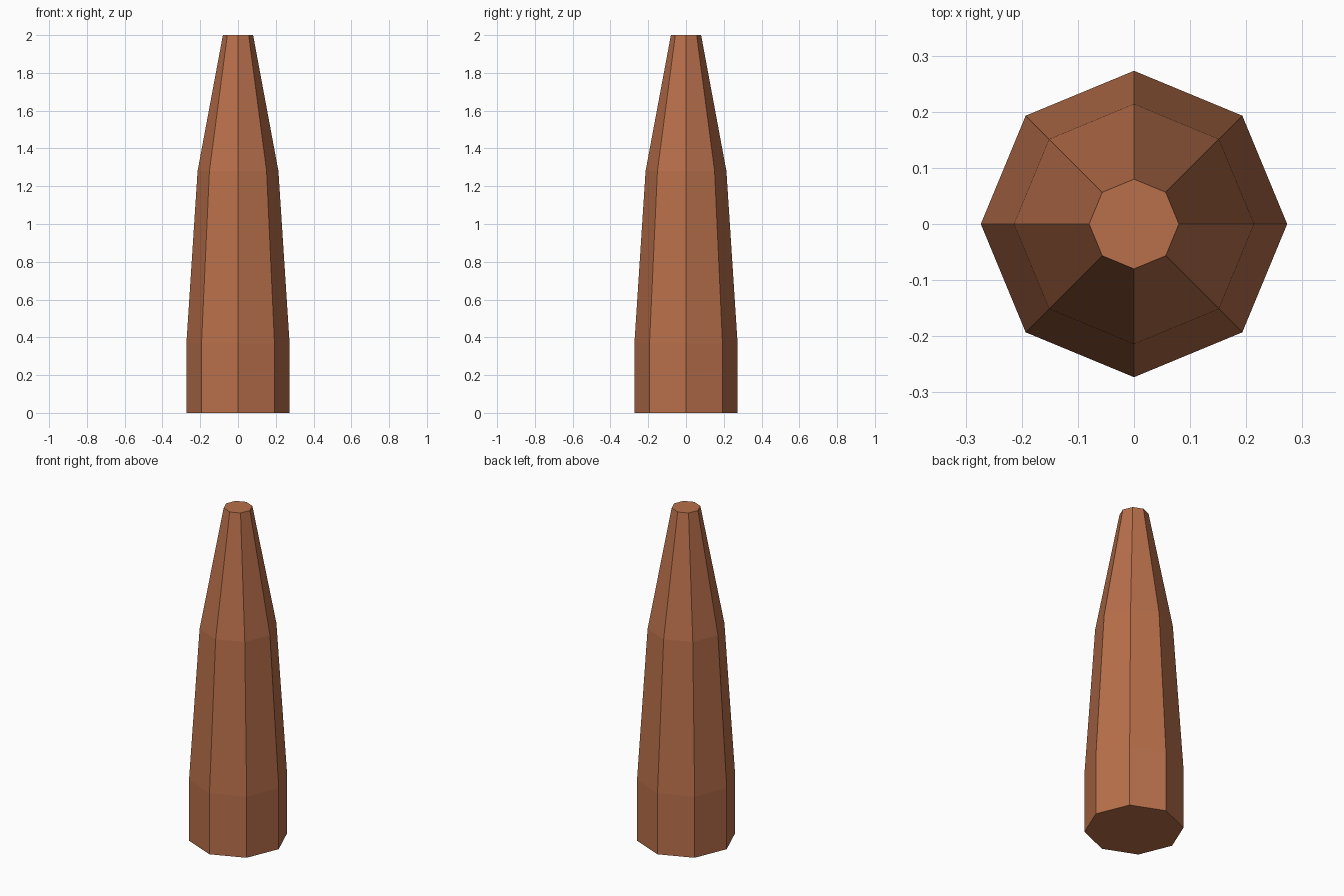
import bpy, bmesh
from math import cos, sin, pi

if "Cube" in bpy.data.objects:
    bpy.data.objects.remove(bpy.data.objects["Cube"])

SIDES = 8
# (radius, height) rings from base to blunt tip
PROFILE = [(0.273, 0.0), (0.273, 0.37), (0.214, 1.28), (0.08, 2.0)]

# Faceted tapered body
bm = bmesh.new()
rings = [[bm.verts.new((r * cos(2 * pi * i / SIDES), r * sin(2 * pi * i / SIDES), z))
          for i in range(SIDES)] for r, z in PROFILE]
for low, high in zip(rings, rings[1:]):
    for i in range(SIDES):
        j = (i + 1) % SIDES
        bm.faces.new((low[i], low[j], high[j], high[i]))

# Flat base and tip caps
bm.faces.new(rings[0][::-1])
bm.faces.new(rings[-1])

mesh = bpy.data.meshes.new("tapered_body")
bm.to_mesh(mesh)
bm.free()
body = bpy.data.objects.new("tapered_body", mesh)
bpy.context.collection.objects.link(body)

# Copper-brown colour
copper = bpy.data.materials.new("copper_brown")
copper.diffuse_color = (0.48, 0.16, 0.07, 1)
copper.use_nodes = True
copper.node_tree.nodes["Principled BSDF"].inputs["Base Color"].default_value = copper.diffuse_color
mesh.materials.append(copper)
